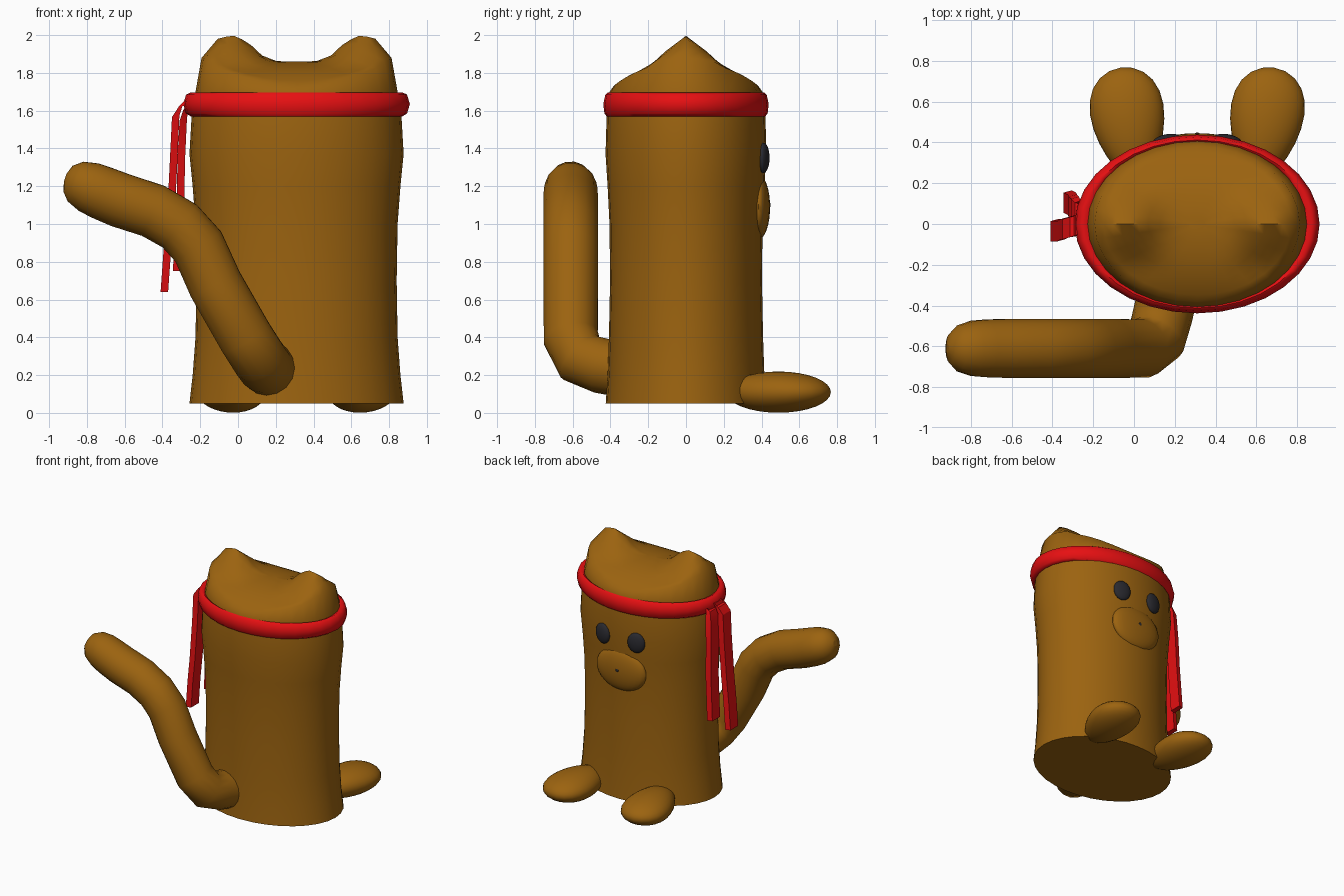
import bpy, bmesh, math
from mathutils import Matrix, Vector

if "Cube" in bpy.data.objects:
    bpy.data.objects.remove(bpy.data.objects["Cube"])

CX = 0.31  # centre line of the body


def material(name, rgb):
    m = bpy.data.materials.new(name)
    m.diffuse_color = (*rgb, 1)
    m.use_nodes = True
    m.node_tree.nodes["Principled BSDF"].inputs["Base Color"].default_value = m.diffuse_color
    return m


BROWN = material("brown fur", (0.33, 0.125, 0.005))
RED = material("red cloth", (0.80, 0.005, 0.006))
BLACK = material("black eye", (0.022, 0.022, 0.028))


def finish(obj, mat, angle=50):
    obj.data.materials.clear()
    obj.data.materials.append(mat)
    bpy.ops.object.select_all(action='DESELECT')
    obj.select_set(True)
    bpy.context.view_layer.objects.active = obj
    bpy.ops.object.shade_smooth_by_angle(angle=math.radians(angle))
    return obj


def from_bmesh(name, bm, mat, angle=50):
    bmesh.ops.recalc_face_normals(bm, faces=bm.faces)
    me = bpy.data.meshes.new(name)
    bm.to_mesh(me)
    bm.free()
    obj = bpy.data.objects.new(name, me)
    bpy.context.collection.objects.link(obj)
    return finish(obj, mat, angle)


def bridge(bm, a, b):
    n = len(a)
    for i in range(n):
        bm.faces.new((a[i], a[(i + 1) % n], b[(i + 1) % n], b[i]))


def ellipsoid(name, loc, size, mat, rot=0, taper=0):
    bm = bmesh.new()
    bmesh.ops.create_uvsphere(bm, u_segments=24, v_segments=16, radius=1)
    for v in bm.verts:
        v.co.x *= 1 + taper * (v.co.y - 0.3)
        v.co = Vector((v.co.x * size[0], v.co.y * size[1], v.co.z * size[2]))
    bm.transform(Matrix.Translation(loc) @ Matrix.Rotation(rot, 4, 'Z'))
    return from_bmesh(name, bm, mat)


# Body: stacked ellipses closed by a domed cap with two ears
N = 32
EAR = [(0, 0), (0.10, 0), (0.18, 0.03), (0.26, 0.105), (0.34, 0.14),
       (0.42, 0.12), (0.50, 0.02), (0.6, 0)]


def ear_height(u):
    for (u0, h0), (u1, h1) in zip(EAR, EAR[1:]):
        if u0 <= u <= u1:
            return h0 + (h1 - h0) * (u - u0) / (u1 - u0)
    return 0


def cap_height(x, y):
    dome = 0.16 * max(0, 1 - (y / 0.41) ** 2) ** 0.8
    return 1.7 + dome + ear_height(abs(x)) * max(0, 1 - abs(y) / 0.2)


bm = bmesh.new()
rings = []
for z, rx, ry in [(0.05, 0.567, 0.425), (0.2, 0.55, 0.415), (0.4, 0.535, 0.408),
                  (0.7, 0.53, 0.402), (1.0, 0.535, 0.405), (1.2, 0.55, 0.415),
                  (1.37, 0.567, 0.426), (1.58, 0.555, 0.42), (1.7, 0.535, 0.405)]:
    rings.append([bm.verts.new((CX + rx * math.cos(2 * math.pi * i / N),
                                ry * math.sin(2 * math.pi * i / N), z)) for i in range(N)])
for s in (0.94, 0.86, 0.78, 0.7, 0.62, 0.54, 0.45, 0.34, 0.2, 0.08):
    ring = []
    for i in range(N):
        a = 2 * math.pi * i / N
        x, y = 0.535 * s * math.cos(a), 0.405 * s * math.sin(a)
        ring.append(bm.verts.new((CX + x, y, cap_height(x, y))))
    rings.append(ring)
for a, b in zip(rings, rings[1:]):
    bridge(bm, a, b)
bm.faces.new(rings[0])
bm.faces.new(rings[-1])
from_bmesh("body", bm, BROWN, 60)

# Headband: elliptical ring with a rounded section
bm = bmesh.new()
section = [(0.535, 0.395, 1.685), (0.56, 0.412, 1.697), (0.585, 0.427, 1.685),
           (0.60, 0.438, 1.635), (0.585, 0.432, 1.585), (0.56, 0.42, 1.57),
           (0.53, 0.40, 1.58)]
rings = [[bm.verts.new((CX + rx * math.cos(2 * math.pi * i / N),
                        ry * math.sin(2 * math.pi * i / N), z)) for i in range(N)]
         for rx, ry, z in section]
for i in range(len(rings)):
    bridge(bm, rings[i], rings[(i + 1) % len(rings)])
from_bmesh("headband", bm, RED, 60)


# Ribbon ends: folded strips hanging from the band
def ribbon(name, path, width, thick):
    bm = bmesh.new()
    prev = None
    for x, y, z, slope in path:
        t, h = thick / 2, width / 2
        ring = [bm.verts.new((x + dx * math.cos(slope), y + dy, z + dx * math.sin(slope)))
                for dx, dy in ((-t, -h), (t, -h * 0.8), (t, h), (-t, h * 0.8))]
        if prev:
            bridge(bm, prev, ring)
        else:
            bm.faces.new(ring)
        prev = ring
    bm.faces.new(prev)
    from_bmesh(name, bm, RED, 30)


ribbon("ribbon_front", [(-0.25, 0.0, 1.65, 1.4), (-0.30, -0.01, 1.635, 0.8),
                        (-0.33, -0.02, 1.57, 0.2), (-0.34, -0.02, 1.35, 0),
                        (-0.355, -0.03, 1.05, 0), (-0.375, -0.03, 0.85, 0),
                        (-0.39, -0.03, 0.64, 0)], 0.11, 0.04)
ribbon("ribbon_back", [(-0.24, 0.05, 1.64, 1.4), (-0.275, 0.06, 1.62, 0.8),
                       (-0.29, 0.08, 1.55, 0.2), (-0.30, 0.09, 1.35, 0),
                       (-0.305, 0.10, 1.1, 0), (-0.325, 0.11, 0.75, 0)], 0.11, 0.04)

# Tail: bent round tube with a rounded tip (x, y, z, relative radius)
path = [(0.18, -0.28, 0.22, 1), (0.14, -0.45, 0.25, 1), (0.11, -0.56, 0.29, 1),
        (0.04, -0.61, 0.40, 1), (-0.12, -0.61, 0.68, 1), (-0.21, -0.61, 0.88, 1),
        (-0.31, -0.61, 0.99, 1), (-0.45, -0.61, 1.07, 1), (-0.62, -0.61, 1.125, 1),
        (-0.72, -0.61, 1.165, 0.98), (-0.79, -0.61, 1.195, 0.94),
        (-0.86, -0.61, 1.225, 0.78), (-0.90, -0.61, 1.24, 0.5),
        (-0.915, -0.61, 1.245, 0.15)]
cu = bpy.data.curves.new("tail", 'CURVE')
cu.dimensions = '3D'
cu.bevel_depth = 0.147
cu.bevel_resolution = 6
cu.use_fill_caps = True
sp = cu.splines.new('POLY')
sp.points.add(len(path) - 1)
for p, (x, y, z, r) in zip(sp.points, path):
    p.co = (x, y, z, 1)
    p.radius = r
tail = bpy.data.objects.new("tail", cu)
bpy.context.collection.objects.link(tail)
tail.select_set(True)
bpy.context.view_layer.objects.active = tail
bpy.ops.object.select_all(action='DESELECT')
tail.select_set(True)
bpy.ops.object.convert(target='MESH')
finish(bpy.context.view_layer.objects.active, BROWN, 60)

# Feet and eyes, mirrored about the body centre line
for side, word in ((-1, "left"), (1, "right")):
    ellipsoid("foot_" + word, (CX + side * 0.335, 0.49, 0.11), (0.19, 0.28, 0.109),
              BROWN, rot=-side * 0.15, taper=0.25)
    ellipsoid("eye_" + word, (CX + side * 0.15, 0.41, 1.35), (0.07, 0.03, 0.08),
              BLACK, rot=-side * 0.2)

# Muzzle and tiny nose
ellipsoid("muzzle", (CX, 0.385, 1.09), (0.22, 0.06, 0.17), BROWN)
ellipsoid("nose", (CX, 0.443, 1.10), (0.013, 0.005, 0.013), BLACK)
